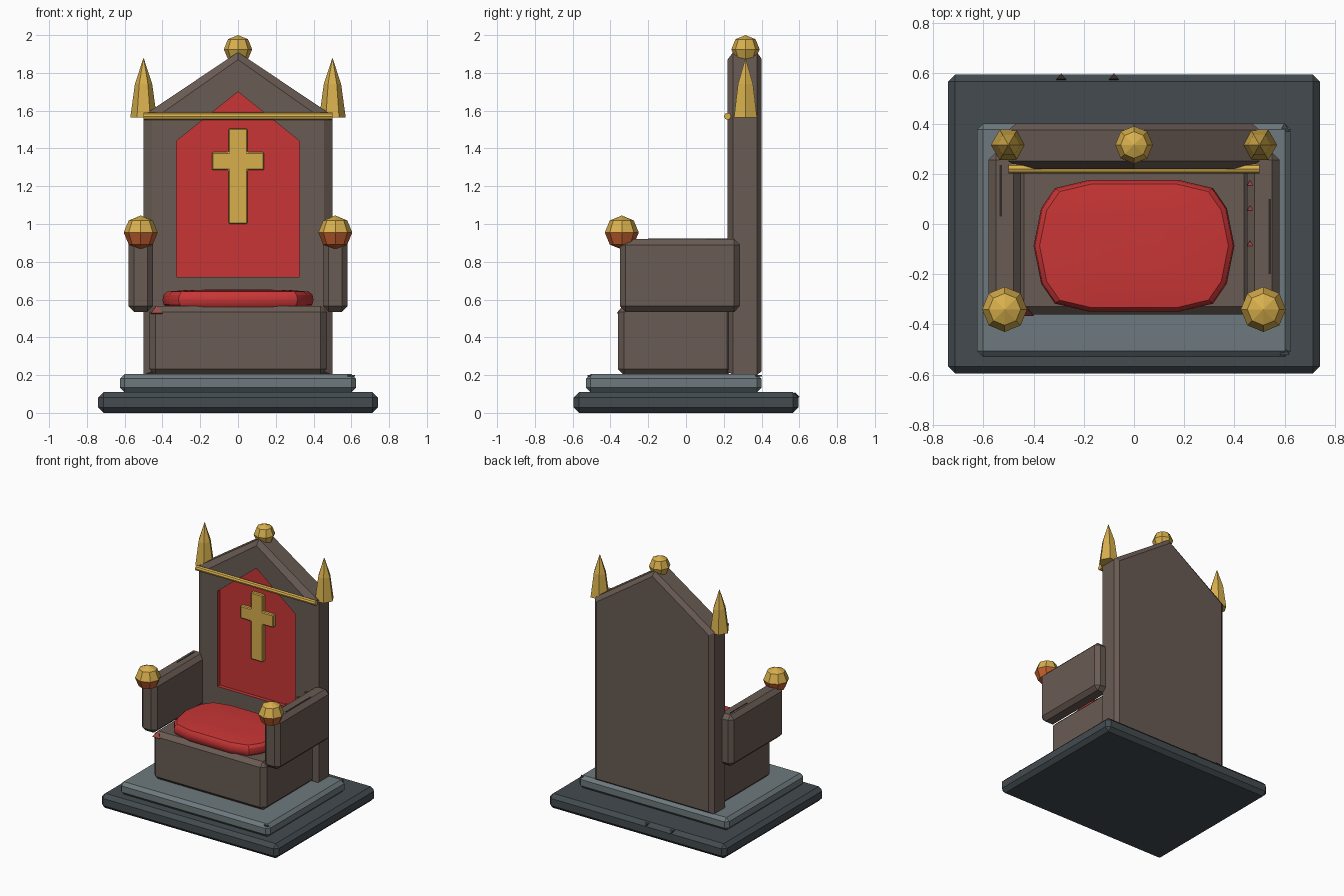
import bpy, bmesh, math
from mathutils import Vector, Matrix

old = bpy.data.objects.get("Cube")
if old:
    bpy.data.objects.remove(old, do_unlink=True)


def material(name, *rgb):
    m = bpy.data.materials.new(name)
    m.use_nodes = True
    color = (*rgb, 1)
    m.diffuse_color = color
    m.node_tree.nodes["Principled BSDF"].inputs["Base Color"].default_value = color
    return m


WOOD = material("brown wood", .14, .104, .087)
RED = material("red cloth", .58, .036, .036)
GOLD = material("gold", .68, .43, .073)
ORANGE = material("orange underside", .55, .115, .03)
DARK = material("dark stone", .056, .07, .08)
STONE = material("grey stone", .155, .19, .205)
STAIN = material("faded red stain", .36, .07, .06)
CRACK = material("dark crack", .03, .022, .02)


def finish(bm, name, *mats, bevel=0):
    """Turn a bmesh into a named object."""
    bmesh.ops.recalc_face_normals(bm, faces=bm.faces)
    mesh = bpy.data.meshes.new(name)
    bm.to_mesh(mesh)
    bm.free()
    for m in mats:
        mesh.materials.append(m)
    ob = bpy.data.objects.new(name, mesh)
    bpy.context.collection.objects.link(ob)
    if bevel:
        mod = ob.modifiers.new("chamfer", "BEVEL")
        mod.width, mod.segments = bevel, 1
    return ob


def box(name, mat, lo, hi, bevel=0):
    lo, hi = Vector(lo), Vector(hi)
    bm = bmesh.new()
    place = Matrix.Translation((lo + hi) / 2) @ Matrix.Diagonal((*(hi - lo), 1))
    bmesh.ops.create_cube(bm, size=1, matrix=place)
    return finish(bm, name, mat, bevel=bevel)


def loft(rings):
    """Skin a list of closed rings and cap both ends."""
    bm = bmesh.new()
    rows = [[bm.verts.new(p) for p in ring] for ring in rings]
    n = len(rows[0])
    for a, b in zip(rows, rows[1:]):
        for i in range(n):
            j = (i + 1) % n
            bm.faces.new((a[i], a[j], b[j], b[i]))
    bm.faces.new(rows[0])
    bm.faces.new(rows[-1])
    return bm


def ball(name, center, radius, two_tone=False):
    bm = bmesh.new()
    bmesh.ops.create_uvsphere(bm, u_segments=8, v_segments=4, radius=radius,
                              matrix=Matrix.Translation(center))
    for f in bm.faces:
        f.material_index = int(two_tone and f.calc_center_median().z < center[2])
    return finish(bm, name, GOLD, ORANGE)


# Stone steps and seat block
box("lower_step", DARK, (-.74, -.595, 0), (.74, .595, .11), .028)
box("upper_step", STONE, (-.625, -.53, .11), (.625, .40, .205), .024)
box("seat_block", WOOD, (-.47, -.36, .2), (.47, .25, .565), .032)


# Gabled backrest with chamfered rim and recessed cloth panel
def gable(y, w, bottom, eave, apex):
    return [(-w, y, bottom), (w, y, bottom), (w, y, eave), (0, y, apex), (-w, y, eave)]


bm = loft([gable(.40, .47, .22, 1.555, 1.875),
           gable(.375, .5, .2, 1.575, 1.91),
           gable(.25, .5, .2, 1.575, 1.91),
           gable(.22, .455, .22, 1.55, 1.87),
           gable(.22, .325, .72, 1.44, 1.70),
           gable(.248, .325, .72, 1.44, 1.70)])
for f in bm.faces:
    inside = all(abs(v.co.x) < .33 and .21 < v.co.y < .249 for v in f.verts)
    f.material_index = int(inside)
finish(bm, "backrest", WOOD, RED)

# Cross emblem: one outline given thickness
half = [(.05, 1.0), (.05, 1.285), (.138, 1.285), (.138, 1.38), (.05, 1.38), (.05, 1.505)]
outline = half + [(-x, z) for x, z in reversed(half)]
bm = loft([[(x, y, z) for x, z in outline] for y in (.222, .255)])
finish(bm, "cross_emblem", GOLD, bevel=.006)

# Gold rail across the front of the backrest
bm = bmesh.new()
bmesh.ops.create_cone(bm, cap_ends=True, segments=8, radius1=.019, radius2=.019, depth=1.0,
                      matrix=Matrix.Translation((0, .22, 1.57)) @ Matrix.Rotation(math.pi / 2, 4, 'Y'))
finish(bm, "gold_rail", GOLD)

# Cushion: rounded outline stacked into a soft pad
quarter = [(.40, 0), (.37, .15), (.315, .23), (.18, .262)]
top_half = quarter + [(-x, y) for x, y in reversed(quarter)]
pad = top_half + [(x, -y) for x, y in reversed(top_half[1:-1])]
layers = [(.555, .93), (.575, .985), (.6, 1), (.625, .985), (.642, .94), (.65, .7), (.653, .35)]
bm = loft([[(x * s, y * s - .087, z) for x, y in pad] for z, s in layers])
cushion = finish(bm, "cushion", RED)
bpy.ops.object.select_all(action='DESELECT')
cushion.select_set(True)
bpy.context.view_layer.objects.active = cushion
bpy.ops.object.shade_smooth_by_angle(angle=math.radians(30))

# Armrests, their knobs and the backrest spires
for side, s in (("right", -1), ("left", 1)):
    xs = sorted((s * .45, s * .58))
    box(side + "_armrest", WOOD, (xs[0], -.35, .535), (xs[1], .285, .92), .03)
    ball(side + "_arm_knob", (s * .515, -.34, .955), .09, True)
    spire = []
    for z, r in ((1.565, .07), (1.74, .046), (1.875, .002)):
        spire.append([(s * .5 + r * math.cos(k * math.pi / 3),
                       .315 + r * math.sin(k * math.pi / 3), z) for k in range(6)])
    finish(loft(spire), side + "_spire", GOLD)
ball("top_knob", (0, .315, 1.925), .075)

# Worn details: cracks on the armrests, stains and chips
box("right_arm_crack", CRACK, (-.536, .03, .916), (-.526, .235, .922))
box("left_arm_crack", CRACK, (.536, -.2, .916), (.546, .1, .922))


def chip(name, mat, center, size, turn):
    """A thin three-sided flake lying on a surface."""
    bm = bmesh.new()
    bmesh.ops.create_cone(bm, cap_ends=True, segments=3, radius1=size, radius2=size, depth=.008,
                          matrix=Matrix.Translation(center) @ Matrix.Rotation(turn, 4, 'X'))
    finish(bm, name, mat)


chip("seat_stain", STAIN, (-.43, -.352, .54), .035, math.radians(50))
for i, y in enumerate((-.08, .06, .16)):
    chip(f"arm_stain_{i + 1}", STAIN, (.462, y, .909), .014, 0)
for i, x in enumerate((-.29, -.08)):
    chip(f"step_chip_{i + 1}", CRACK, (x, .582, .098), .022, math.radians(-45))
for i, y in enumerate((-.51, .38)):
    chip(f"corner_chip_{i + 1}", DARK, (.6, y, .196), .022, 0)
